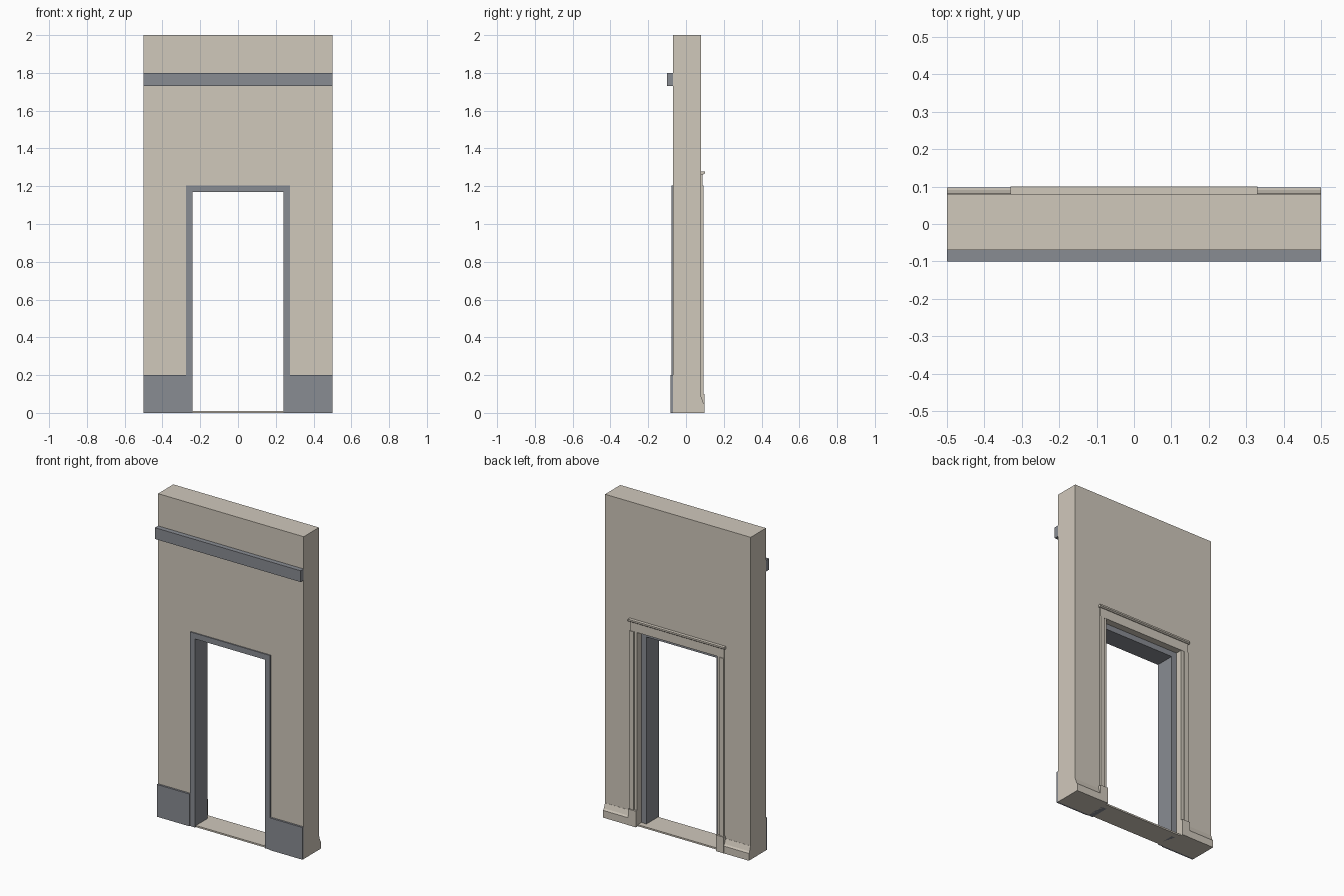
import bpy
import bmesh

cube = bpy.data.objects.get("Cube")
if cube:
    bpy.data.objects.remove(cube, do_unlink=True)


def material(name, rgb):
    mat = bpy.data.materials.new(name)
    mat.use_nodes = True
    mat.diffuse_color = (*rgb, 1)
    mat.node_tree.nodes["Principled BSDF"].inputs["Base Color"].default_value = (*rgb, 1)
    return mat


CREAM = material("cream plaster", (0.63, 0.58, 0.50))
GREY = material("slate grey", (0.25, 0.262, 0.29))


def extrude(name, profile, axis, start, end, mat):
    """Sweep a flat profile along an axis; profile holds the other two coordinates in order."""
    bm = bmesh.new()
    verts = []
    for p in profile:
        co = list(p)
        co.insert("xyz".index(axis), start)
        verts.append(bm.verts.new(co))
    face = bm.faces.new(verts)
    new = bmesh.ops.extrude_face_region(bm, geom=[face])["geom"]
    shift = [0, 0, 0]
    shift["xyz".index(axis)] = end - start
    bmesh.ops.translate(bm, vec=shift, verts=[v for v in new if isinstance(v, bmesh.types.BMVert)])
    bmesh.ops.recalc_face_normals(bm, faces=bm.faces)
    mesh = bpy.data.meshes.new(name)
    bm.to_mesh(mesh)
    bm.free()
    mesh.materials.append(mat)
    obj = bpy.data.objects.new(name, mesh)
    bpy.context.collection.objects.link(obj)
    return obj


def box(name, x, y, z, mat):
    return extrude(name, [(x[0], z[0]), (x[1], z[0]), (x[1], z[1]), (x[0], z[1])], "y", *y, mat)


def mirrored(obj):
    obj.modifiers.new("Mirror", "MIRROR")
    return obj


def arch(half_out, top_out, half_in, top_in):
    return [(-half_out, 0), (-half_out, top_out), (half_out, top_out), (half_out, 0),
            (half_in, 0), (half_in, top_in), (-half_in, top_in), (-half_in, 0)]


FRONT, BACK = -0.07, 0.08
OPEN, HEAD = 0.275, 1.205

# Wall with its doorway, threshold and door frame
extrude("wall", arch(0.5, 2, OPEN, HEAD), "y", FRONT, BACK, CREAM)
extrude("door_frame", arch(OPEN, HEAD, 0.24, 1.17), "y", -0.077, 0.045, GREY)
box("threshold", (-OPEN, OPEN), (FRONT, BACK), (0, 0.01), CREAM)

# Front trim
box("front_band", (-0.5, 0.5), (-0.1, FRONT), (1.73, 1.8), GREY)
mirrored(box("front_plinth", (OPEN, 0.5), (-0.082, FRONT), (0, 0.2), GREY))

# Back skirting with a sloping top
skirting = [(BACK, 0), (0.098, 0), (0.098, 0.045), (0.091, 0.055), (0.081, 0.085), (BACK, 0.085)]
mirrored(extrude("back_skirting", skirting, "x", 0.328, 0.5, CREAM))

# Back door casing: stepped posts on blocks, then a header and cornice
post = [(OPEN, BACK), (OPEN, 0.086), (0.295, 0.086), (0.295, 0.093), (0.322, 0.093), (0.322, BACK)]
mirrored(extrude("casing_post", post, "z", 0.1, HEAD, CREAM))
mirrored(box("casing_block", (OPEN, 0.328), (BACK, 0.099), (0, 0.1), CREAM))
box("casing_header", (-0.322, 0.322), (BACK, 0.088), (HEAD, 1.265), CREAM)
cornice = [(BACK, 1.262), (0.092, 1.262), (0.1, 1.268), (0.1, 1.278), (BACK, 1.278)]
extrude("casing_cornice", cornice, "x", -0.33, 0.33, CREAM)
